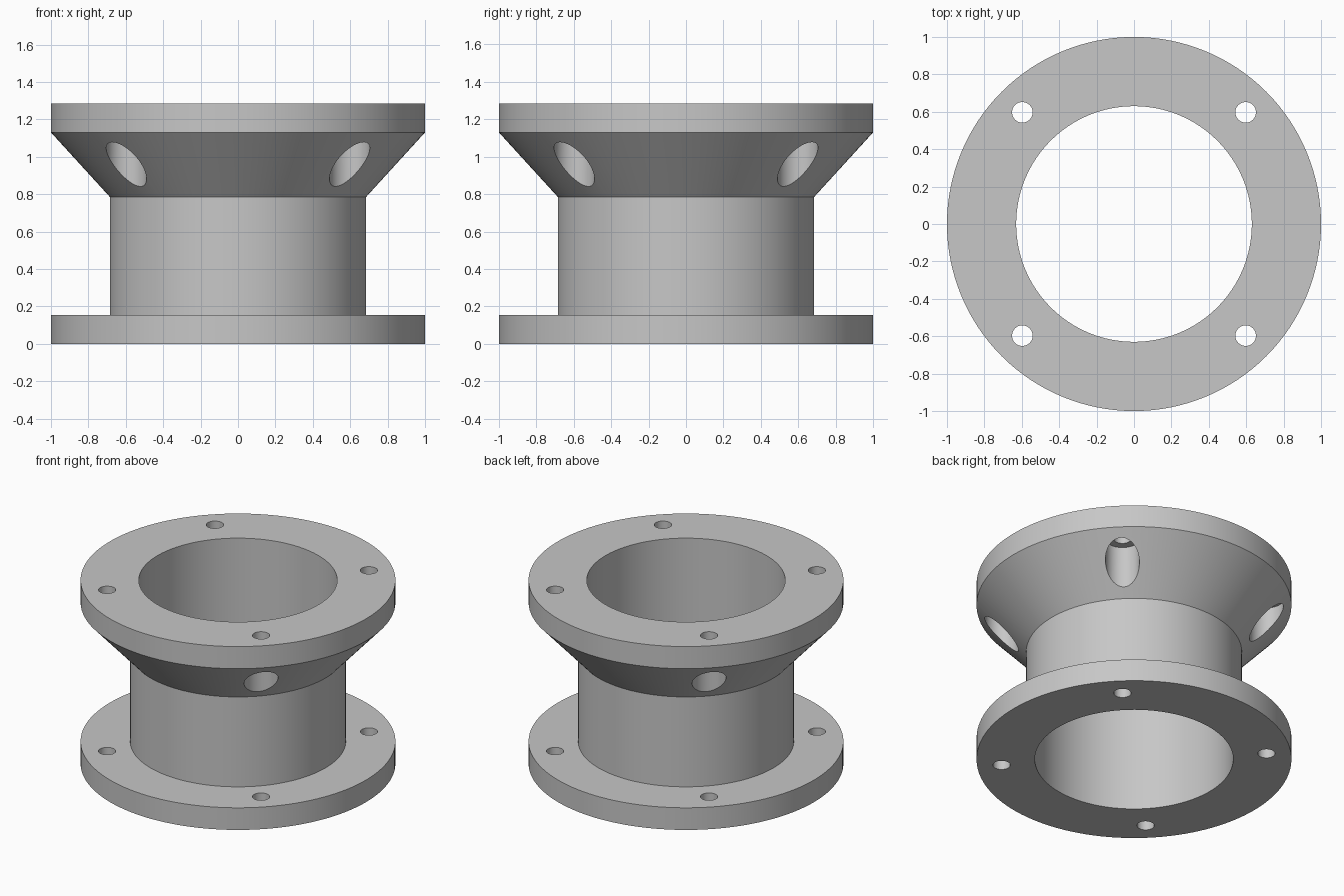
import bpy
import bmesh
import math

cube = bpy.data.objects.get("Cube")
if cube:
    bpy.data.objects.remove(cube, do_unlink=True)

FLANGE_R, BODY_R, BORE_R = 1.0, 0.685, 0.63
HEIGHT, FLANGE_T, CONE_Z = 1.285, 0.155, 0.785
BOLT_OFFSET, BOLT_R, POCKET_R = 0.597, 0.055, 0.108

grey = bpy.data.materials.new("metal_grey")
grey.use_nodes = True
colour = (0.57, 0.57, 0.57, 1.0)
grey.diffuse_color = colour
grey.node_tree.nodes["Principled BSDF"].inputs["Base Color"].default_value = colour


def lathe(name, profile, segments, ring_shaped):
    """Revolve (radius, height) points around z; close as a ring or with end caps."""
    bm = bmesh.new()
    rings = []
    for r, z in profile:
        angles = [math.tau * i / segments for i in range(segments)]
        rings.append([bm.verts.new((r * math.cos(a), r * math.sin(a), z)) for a in angles])
    pairs = list(zip(rings, rings[1:]))
    if ring_shaped:
        pairs.append((rings[-1], rings[0]))
    else:
        bm.faces.new(rings[0])
        bm.faces.new(rings[-1])
    for low, high in pairs:
        for i in range(segments):
            j = (i + 1) % segments
            bm.faces.new((low[i], low[j], high[j], high[i]))
    bmesh.ops.recalc_face_normals(bm, faces=bm.faces)
    mesh = bpy.data.meshes.new(name)
    bm.to_mesh(mesh)
    bm.free()
    mesh.materials.append(grey)
    obj = bpy.data.objects.new(name, mesh)
    bpy.context.collection.objects.link(obj)
    return obj


# Spool body: base flange, barrel, flared neck, top flange and centre bore
spool = lathe("flanged_spool", [
    (BORE_R, 0), (FLANGE_R, 0), (FLANGE_R, FLANGE_T), (BODY_R, FLANGE_T),
    (BODY_R, CONE_Z), (FLANGE_R, HEIGHT - FLANGE_T),
    (FLANGE_R, HEIGHT), (BORE_R, HEIGHT)], 128, True)

# Stepped drill: bolt hole through both flanges, wider pocket cut into the flare
drill_profile = [
    (BOLT_R, -0.1), (BOLT_R, 0.4), (POCKET_R, 0.4),
    (POCKET_R, HEIGHT - FLANGE_T), (BOLT_R, HEIGHT - FLANGE_T), (BOLT_R, HEIGHT + 0.1)]

bpy.context.view_layer.objects.active = spool
for sx in (-1, 1):
    for sy in (-1, 1):
        drill = lathe("bolt_drill", drill_profile, 48, False)
        drill.location = (sx * BOLT_OFFSET, sy * BOLT_OFFSET, 0)
        drill.hide_render = True
        cut = spool.modifiers.new("bolt_hole", 'BOOLEAN')
        cut.operation = 'DIFFERENCE'
        cut.solver = 'EXACT'
        cut.object = drill
        bpy.context.view_layer.update()
        bpy.ops.object.modifier_apply(modifier=cut.name)
        bpy.data.objects.remove(drill, do_unlink=True)

# Smooth curved walls, crisp rims
bpy.ops.object.select_all(action='DESELECT')
spool.select_set(True)
bpy.ops.object.shade_smooth_by_angle(angle=math.radians(30))
